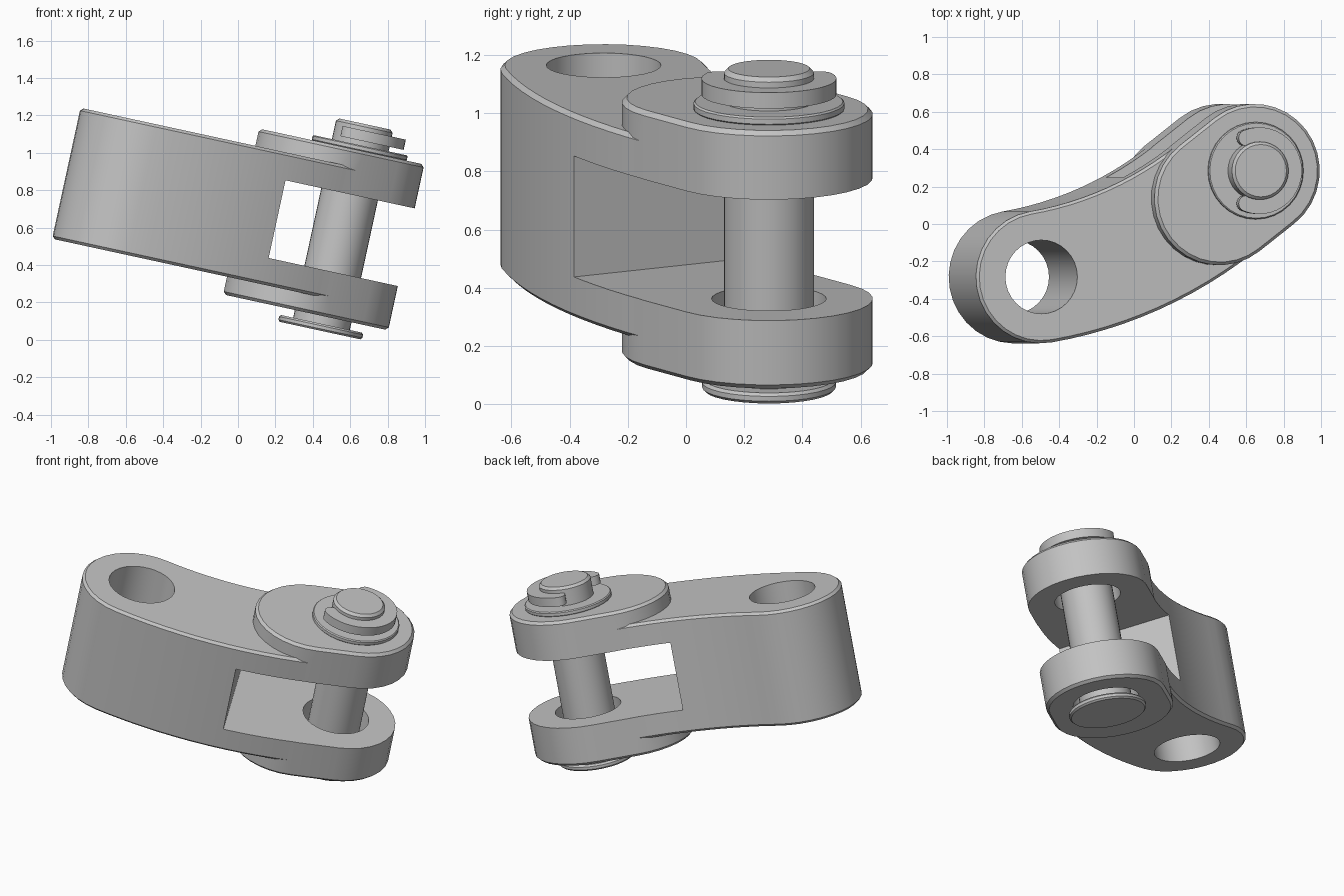
import bpy
import bmesh
from math import atan2, cos, hypot, pi, radians, sin
from mathutils import Matrix

cube = bpy.data.objects.get("Cube")
if cube:
    bpy.data.objects.remove(cube, do_unlink=True)

TILT = Matrix.Rotation(radians(12.25), 4, 'Y')
EYE = (-0.731, -0.283)      # plain end of the link
BEND = (0.227, 0.137)       # where the raised fork pad begins
FORK = (0.418, 0.285)       # pin axis
RADIUS = 0.357
HOLE = 0.197

steel = bpy.data.materials.new("grey_steel")
steel.use_nodes = True
steel.diffuse_color = (0.55, 0.55, 0.55, 1)
steel.node_tree.nodes["Principled BSDF"].inputs["Base Color"].default_value = (0.55, 0.55, 0.55, 1)


def outline(path, r, steps=16):
    """Offset a path of (x, y, heading) by r on both sides, with round ends."""
    def at(p, a):
        return (p[0] + r * cos(p[2] + a), p[1] + r * sin(p[2] + a))
    half = [-pi / 2 + pi * k / steps for k in range(steps + 1)]
    pts = [at(p, -pi / 2) for p in path[:-1]]
    pts += [at(path[-1], a) for a in half]
    pts += [at(p, pi / 2) for p in reversed(path[:-1])]
    pts += [at(path[0], a + pi) for a in half]
    return pts


def prism(name, pts, low, high, chamfer=0.0):
    """Extrude an outline between two heights and tilt it into place."""
    bm = bmesh.new()
    verts = [bm.verts.new((x, y, low)) for x, y in pts]
    bmesh.ops.remove_doubles(bm, verts=verts, dist=0.0005)
    base = bm.faces.new([v for v in verts if v.is_valid])
    top = bmesh.ops.extrude_face_region(bm, geom=[base], use_keep_orig=True)["geom"]
    moved = [g for g in top if isinstance(g, bmesh.types.BMVert)]
    bmesh.ops.translate(bm, verts=moved, vec=(0, 0, high - low))
    bmesh.ops.recalc_face_normals(bm, faces=bm.faces)
    if chamfer:
        rims = [e for e in bm.edges if abs(e.verts[0].co.z - e.verts[1].co.z) < 1e-5]
        bmesh.ops.bevel(bm, geom=rims, offset=chamfer, segments=1, affect='EDGES')
    bm.transform(TILT)
    mesh = bpy.data.meshes.new(name)
    bm.to_mesh(mesh)
    bm.free()
    mesh.materials.append(steel)
    obj = bpy.data.objects.new(name, mesh)
    bpy.context.scene.collection.objects.link(obj)
    return obj


def disc(name, centre, r, low, high, chamfer=0.0):
    return prism(name, outline([(*centre, 0)], r), low, high, chamfer)


def combine(target, other, operation):
    """Apply a boolean and discard the helper."""
    other.hide_render = True
    mod = target.modifiers.new(operation, 'BOOLEAN')
    mod.object, mod.operation, mod.solver = other, operation, 'EXACT'
    bpy.context.view_layer.objects.active = target
    bpy.ops.object.modifier_apply(modifier=mod.name)
    bpy.data.objects.remove(other, do_unlink=True)


# Curved centreline: an arc from the eye that straightens towards the pin
end = atan2(FORK[1] - BEND[1], FORK[0] - BEND[0])
chord = atan2(BEND[1] - EYE[1], BEND[0] - EYE[0])
start = 2 * chord - end
bend_r = hypot(BEND[0] - EYE[0], BEND[1] - EYE[1]) / (2 * sin((end - start) / 2))
arc = []
for k in range(13):
    h = start + (end - start) * k / 12
    arc.append((EYE[0] + bend_r * (sin(h) - sin(start)),
                EYE[1] - bend_r * (cos(h) - cos(start)), h))
arc.append((*FORK, end))

# Link body with the thicker fork pad, then the fork gap and the holes
body = prism("link_body", outline(arc, RADIUS - 0.002), 0.317, 1.033, 0.015)
pad = prism("fork_pad", outline([(*BEND, end), (*FORK, end)], RADIUS), 0.22, 1.127, 0.016)
combine(body, pad, 'UNION')

turn = radians(27)
gap_corner = (0.063, -0.376)
gap = [(gap_corner[0] + a * cos(turn) - b * sin(turn),
        gap_corner[1] + a * sin(turn) + b * cos(turn))
       for a, b in ((0, -1), (2, -1), (2, 2), (0, 2))]
combine(body, prism("gap_cutter", gap, 0.462, 0.887), 'DIFFERENCE')
for centre in (EYE, FORK):
    combine(body, disc("hole_cutter", centre, HOLE, 0, 1.5), 'DIFFERENCE')

# Pin with its bottom flange, washer and open retaining clip
pin = disc("pin", FORK, 0.155, 0.16, 1.271, 0.015)
flange = disc("pin_flange", FORK, 0.23, 0.141, 0.178, 0.01)
washer = disc("washer", FORK, 0.26, 1.125, 1.155, 0.006)
ring = []
for k in range(25):
    a = radians(-112 + 224 * k / 24)
    ring.append((FORK[0] + 0.189 * cos(a), FORK[1] + 0.189 * sin(a), a + pi / 2))
clip = prism("retaining_clip", outline(ring, 0.043, 8), 1.18, 1.236)

# Smooth curved walls, keep chamfers crisp
for obj in (body, pin, flange, washer, clip):
    bpy.ops.object.select_all(action='DESELECT')
    obj.select_set(True)
    bpy.context.view_layer.objects.active = obj
    bpy.ops.object.shade_smooth_by_angle(angle=radians(30))
